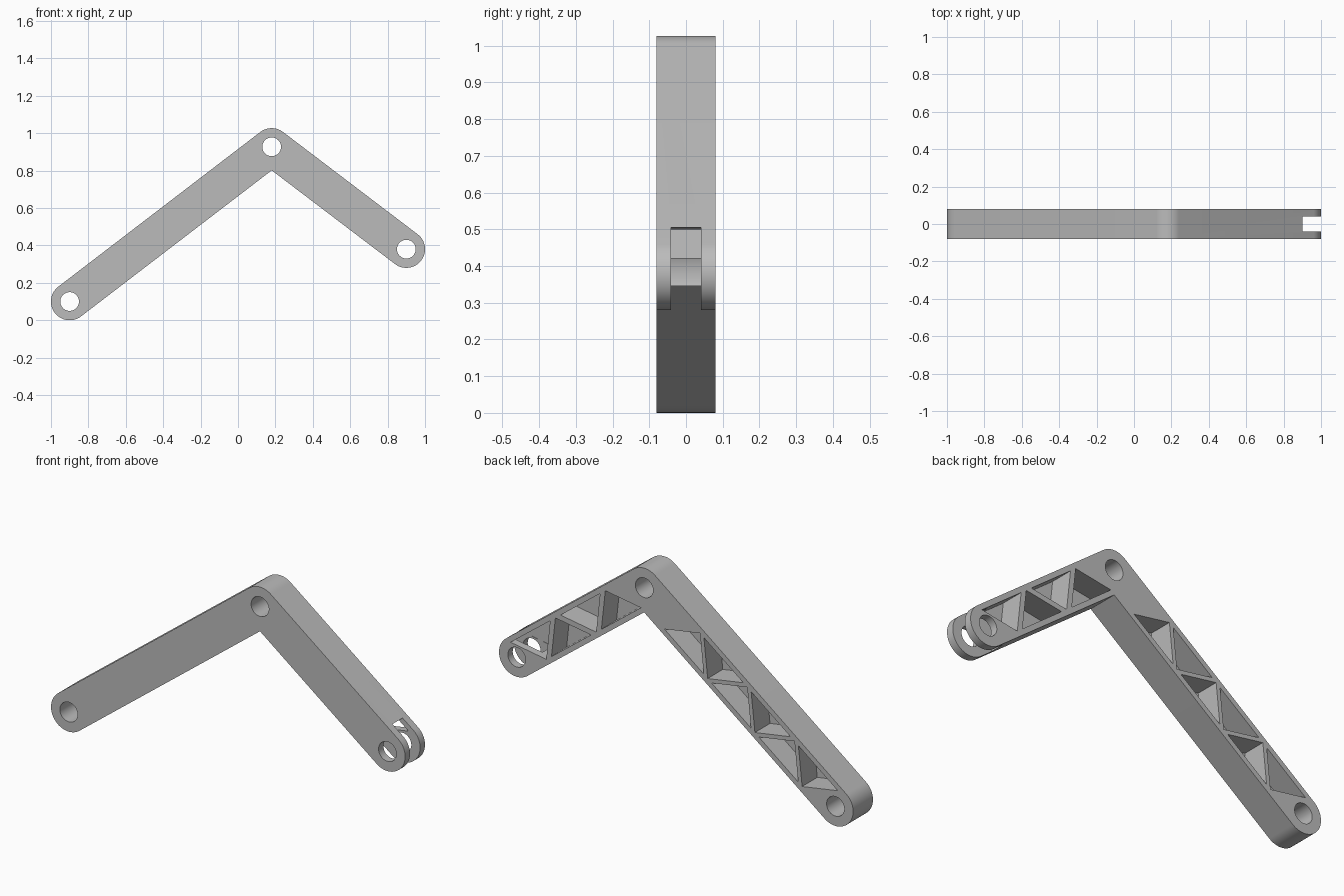
import bpy, bmesh
from math import atan2, cos, sin, pi
from mathutils import Vector

cube = bpy.data.objects.get("Cube")
if cube:
    bpy.data.objects.remove(cube, do_unlink=True)

# Pivot centres in the XZ plane, and main sizes
FOOT, ELBOW, FORK = Vector((-0.9, 0.1)), Vector((0.18, 0.927)), Vector((0.9, 0.38))
RADIUS, HOLE, HALF = 0.1, 0.05, 0.08
FLOOR, SLOT, CLEARANCE = -0.042, 0.041, 0.125

grey = bpy.data.materials.new("plain_grey")
grey.use_nodes = True
grey.diffuse_color = (0.5, 0.5, 0.5, 1)
grey.node_tree.nodes["Principled BSDF"].inputs["Base Color"].default_value = (0.5, 0.5, 0.5, 1)


def arc(centre, radius, start, end, steps):
    angles = [start + (end - start) * i / steps for i in range(steps + 1)]
    return [centre + radius * Vector((cos(a), sin(a))) for a in angles]


def circle(centre, radius, steps=64):
    return arc(centre, radius, 0, 2 * pi, steps)[:-1]


def prism(name, outlines, y0, y1):
    """Extrude closed XZ outlines from y0 to y1."""
    bm = bmesh.new()
    for outline in outlines:
        face = bm.faces.new([bm.verts.new((p.x, y0, p.y)) for p in outline])
        moved = bmesh.ops.extrude_face_region(bm, geom=[face], use_keep_orig=True)["geom"]
        bmesh.ops.translate(bm, vec=(0, y1 - y0, 0),
                            verts=[g for g in moved if isinstance(g, bmesh.types.BMVert)])
    bmesh.ops.recalc_face_normals(bm, faces=bm.faces)
    mesh = bpy.data.meshes.new(name)
    bm.to_mesh(mesh)
    bm.free()
    mesh.materials.append(grey)
    obj = bpy.data.objects.new(name, mesh)
    bpy.context.collection.objects.link(obj)
    return obj


def truss(end, start, pitch, count):
    """Alternating triangles along the arm from the elbow to one end."""
    along = (end - ELBOW).normalized()
    up = Vector((-along.y, along.x))
    if up.y < 0:
        up = -up
    triangles = []
    for k in range(count):
        side = -0.074 if k % 2 == 0 else 0.074
        s = start + pitch * k
        corners = [(s, side), (s + 0.28, side), (s + 0.14, -side)]
        triangles.append([ELBOW + along * a + up * b for a, b in corners])
    return triangles


# Bent arm outline with rounded ends and a sharp inner corner
long_dir, short_dir = ELBOW - FOOT, FORK - ELBOW
long_up = atan2(long_dir.y, long_dir.x) + pi / 2
short_up = atan2(short_dir.y, short_dir.x) + pi / 2
middle = (long_up + short_up) / 2
inner = ELBOW - Vector((cos(middle), sin(middle))) * RADIUS / cos((long_up - short_up) / 2)
outline = arc(FOOT, RADIUS, long_up, long_up + pi, 40) + [inner]
outline += arc(FORK, RADIUS, short_up - pi, short_up, 40)
outline += arc(ELBOW, RADIUS, short_up, long_up, 20)
arm = prism("bent_arm", [outline], -HALF, HALF)

# Cutters: back truss pockets, fork slot, pivot holes
cutters = [
    prism("truss_pockets", truss(FOOT, 0.2, 0.168, 6) + truss(FORK, 0.08, 0.177, 4), FLOOR, 0.1),
    prism("fork_slot", [circle(FORK, CLEARANCE, 96)], -SLOT, SLOT),
    prism("pivot_holes", [circle(p, HOLE) for p in (FOOT, ELBOW, FORK)], -0.1, 0.1),
]
bpy.ops.object.select_all(action="DESELECT")
arm.select_set(True)
bpy.context.view_layer.objects.active = arm
for cutter in cutters:
    cutter.hide_render = True
    cut = arm.modifiers.new(cutter.name, "BOOLEAN")
    cut.operation, cut.solver, cut.object = "DIFFERENCE", "EXACT", cutter
    bpy.ops.object.modifier_apply(modifier=cut.name)
    bpy.data.objects.remove(cutter, do_unlink=True)

bpy.ops.object.shade_smooth_by_angle(angle=pi / 6)
